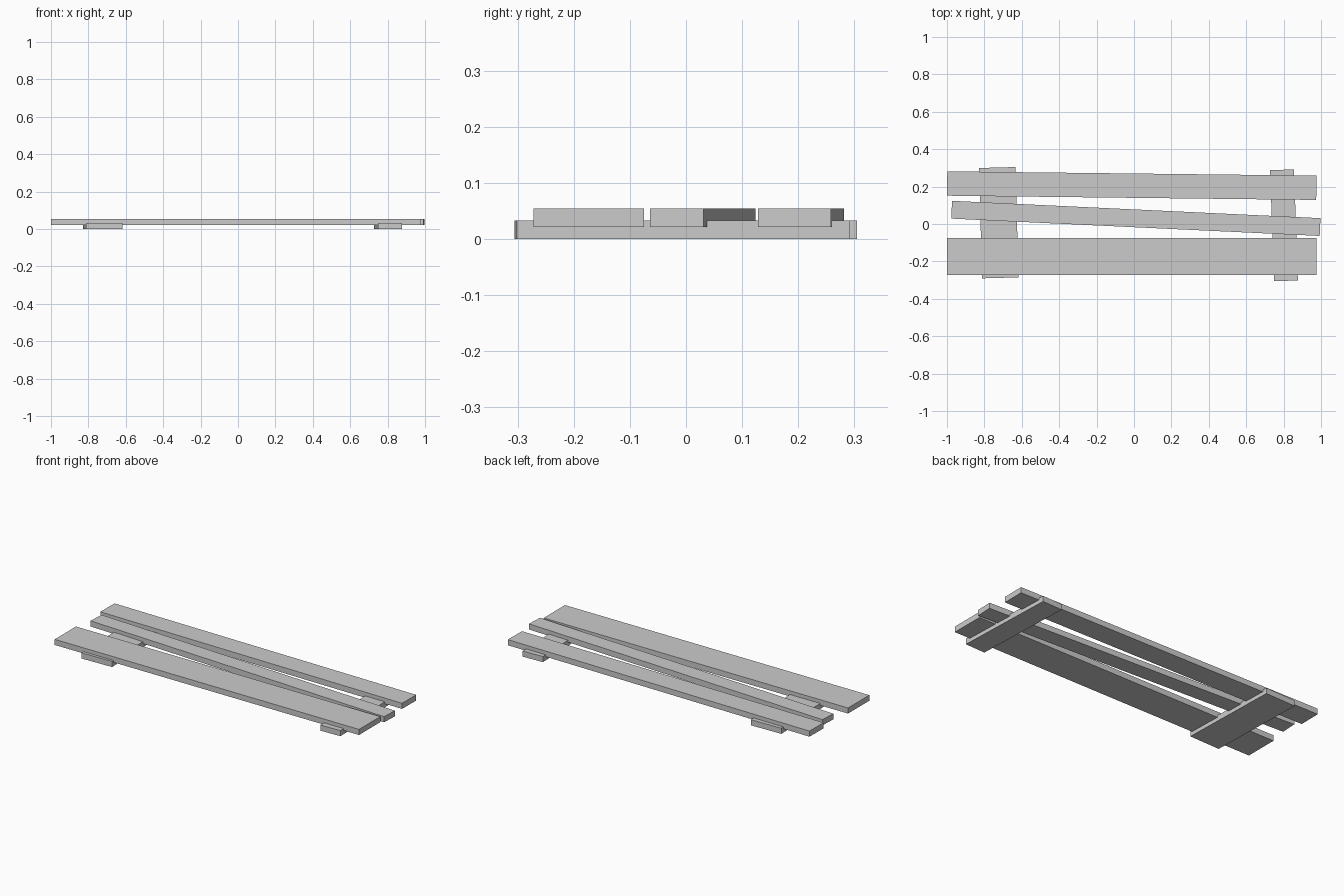
import bpy
from mathutils import Matrix

old = bpy.data.objects.get("Cube")
if old:
    bpy.data.objects.remove(old, do_unlink=True)

# Plain grey wood
wood = bpy.data.materials.new("grey_wood")
wood.use_nodes = True
colour = (0.6, 0.6, 0.6, 1)
wood.diffuse_color = colour
wood.node_tree.nodes["Principled BSDF"].inputs["Base Color"].default_value = colour

THICK = 0.033
PLANK_Z = 0.022  # planks are let slightly into the crossbars


def board(name, x, y, bottom, length, width, angle):
    """Flat board, slightly turned about the vertical axis."""
    bpy.ops.mesh.primitive_cube_add(size=1)
    ob = bpy.context.object
    ob.name = ob.data.name = name
    ob.data.transform(Matrix.Diagonal((length, width, THICK, 1)))
    ob.location = (x, y, bottom + THICK / 2)
    ob.rotation_euler.z = angle
    ob.data.materials.append(wood)
    return ob


# Long planks
board("front_plank", -0.012, -0.173, PLANK_Z, 1.975, 0.197, 0)
board("middle_plank", 0.01, 0.03, PLANK_Z, 1.972, 0.095, -0.047)
board("back_plank", -0.012, 0.205, PLANK_Z, 1.974, 0.13, -0.0115)

# Crossbars underneath
board("right_crossbar", -0.723, 0.007, 0, 0.195, 0.59, 0.027)
board("left_crossbar", 0.802, -0.007, 0, 0.128, 0.594, 0.035)
